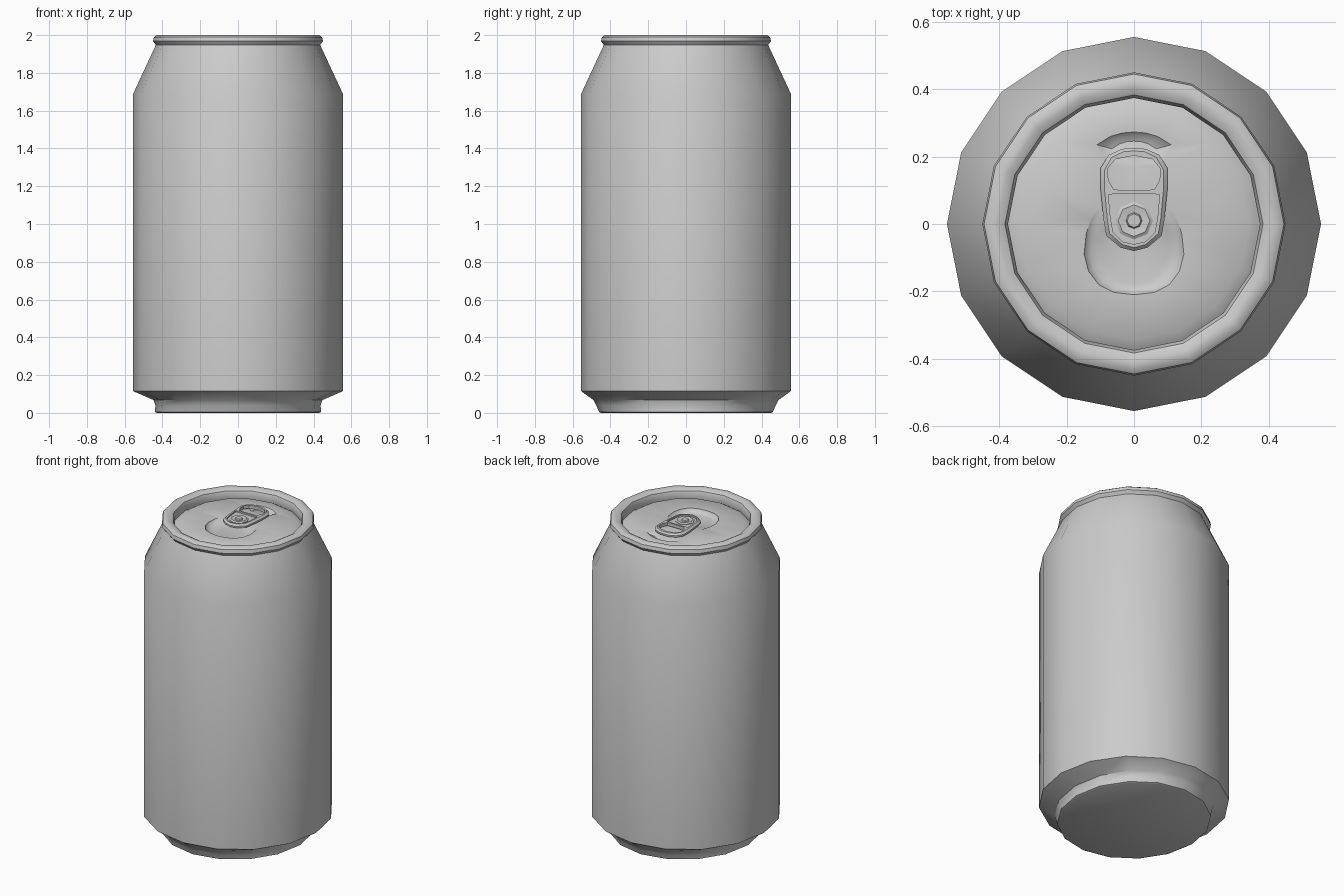
import bpy, bmesh, math

if "Cube" in bpy.data.objects:
    bpy.data.objects.remove(bpy.data.objects["Cube"])

SIDES = 16
FLOOR = 1.957


def finish(name, bm, angle=35):
    me = bpy.data.meshes.new(name)
    bm.to_mesh(me)
    bm.free()
    ob = bpy.data.objects.new(name, me)
    bpy.context.collection.objects.link(ob)
    bpy.ops.object.select_all(action='DESELECT')
    ob.select_set(True)
    bpy.context.view_layer.objects.active = ob
    bpy.ops.object.shade_smooth_by_angle(angle=math.radians(angle))
    return ob


def ring(bm, rx, ry, z, n=SIDES, cy=0):
    return [bm.verts.new((rx * math.cos(2 * math.pi * i / n),
                          cy + ry * math.sin(2 * math.pi * i / n), z)) for i in range(n)]


def bridge(bm, a, b):
    n = len(a)
    for i in range(n):
        bm.faces.new((a[i], a[(i + 1) % n], b[(i + 1) % n], b[i]))


def lathe(bm, profile, n=SIDES, cy=0):
    rings = [ring(bm, rx, ry, z, n, cy) for rx, ry, z in profile]
    for a, b in zip(rings, rings[1:]):
        bridge(bm, a, b)
    return rings


def mirrored(half):
    # half outline on +x, listed from the -y end to the +y end
    return half + [(-x, y) for x, y in reversed(half) if x > 0]


def loop(bm, pts, z):
    return [bm.verts.new((x, y, z)) for x, y in pts]


def fill(bm, loops):
    edges = []
    for vs in loops:
        for i, v in enumerate(vs):
            w = vs[(i + 1) % len(vs)]
            edges.append(bm.edges.get((v, w)) or bm.edges.new((v, w)))
    bmesh.ops.triangle_fill(bm, use_beauty=True, use_dissolve=False,
                            edges=edges, normal=(0, 0, 1))


# Can body with foot, shoulder and rolled rim
bm = bmesh.new()
rings = lathe(bm, [(.43, .45, 0), (.44, .46, .005), (.437, .475, .04), (.447, .49, .068),
                   (.555, .555, .115), (.555, .555, 1.69), (.435, .435, 1.948),
                   (.45, .45, 1.968), (.445, .445, 1.99), (.43, .43, 2.0),
                   (.405, .405, 2.0), (.383, .383, 1.988), (.374, .374, 1.965),
                   (.378, .378, 1.935)])
bm.faces.new(rings[0][::-1])
finish("can_body", bm)

# Lid panel with raised edge, pouring recess and finger well
MOUTH = mirrored([(0, -.21), (.06, -.203), (.105, -.18), (.135, -.14), (.148, -.09),
                  (.142, -.03), (.128, .015), (.108, .045), (.05, .05), (0, .05)])
WELL = mirrored([(0, .17), (.085, .18), (.095, .205), (.11, .235), (.07, .26),
                 (.035, .27), (0, .273)])
bm = bmesh.new()
groove, panel = lathe(bm, [(.378, .378, 1.935), (.343, .343, FLOOR)])
mouth, well = loop(bm, MOUTH, FLOOR), loop(bm, WELL, FLOOR)
fill(bm, [panel, mouth, well])


def sink(rim, pts, centre, steps, depth_at):
    prev = rim
    for scale, part in steps:
        nxt = [bm.verts.new((x * scale, centre + (y - centre) * scale,
                             FLOOR - part * depth_at(y))) for x, y in pts]
        bridge(bm, prev, nxt)
        prev = nxt
    fill(bm, [prev])


sink(mouth, MOUTH, -.09, [(.98, .3), (.88, .75), (.72, 1)],
     lambda y: .025 * min(1, max(0, (.05 - y) / .12)))
sink(well, WELL, .205, [(.85, .6), (.6, 1)],
     lambda y: .018 * min(1, max(0, (y - .165) / .07)))
bmesh.ops.recalc_face_normals(bm, faces=bm.faces)
if sum(f.normal.z * f.calc_area() for f in bm.faces) < 0:
    bmesh.ops.reverse_faces(bm, faces=bm.faces)
finish("lid_panel", bm)


# Pull tab: closed plates with holes and a chamfered upper edge
def plate(name, outer, holes, z0, z1, chamfer):
    bm = bmesh.new()
    ymid = sum(y for _, y in outer) / len(outer)
    small = [(x * (1 - chamfer), ymid + (y - ymid) * (1 - chamfer / 2)) for x, y in outer]
    low, mid, top = loop(bm, outer, z0), loop(bm, outer, (z0 + z1) / 2), loop(bm, small, z1)
    bridge(bm, low, mid)
    bridge(bm, mid, top)
    lows, tops = [low], [top]
    for h in holes:
        a, b = loop(bm, h, z0), loop(bm, h, z1)
        bridge(bm, a, b)
        lows.append(a)
        tops.append(b)
    fill(bm, lows)
    fill(bm, tops)
    bmesh.ops.recalc_face_normals(bm, faces=bm.faces)
    return finish(name, bm)


TAB = mirrored([(0, -.08), (.04, -.07), (.082, -.035), (.09, .01), (.1, .11), (.1, .165),
                (.075, .205), (.035, .223), (0, .225)])
FINGER = mirrored([(0, .1), (.06, .102), (.076, .13), (.078, .165), (.055, .192), (0, .203)])
SLOT = mirrored([(0, -.06), (.035, -.052), (.062, -.025), (.07, .02), (.076, .088), (0, .09)])
plate("pull_tab", TAB, [FINGER, SLOT], 1.963, 1.984, .12)
WEB = mirrored([(0, -.062), (.037, -.054), (.065, -.026), (.073, .02), (.079, .09), (0, .092)])
plate("tab_web", WEB, [], 1.964, 1.975, .02)

# Rivet holding the tab
bm = bmesh.new()
rings = lathe(bm, [(.056, .056, 1.955), (.056, .056, 1.978), (.047, .047, 1.984),
                   (.024, .024, 1.98), (.02, .02, 1.987)], 8, .01)
bm.faces.new(rings[-1])
bm.faces.new(rings[0][::-1])
finish("rivet", bm)
